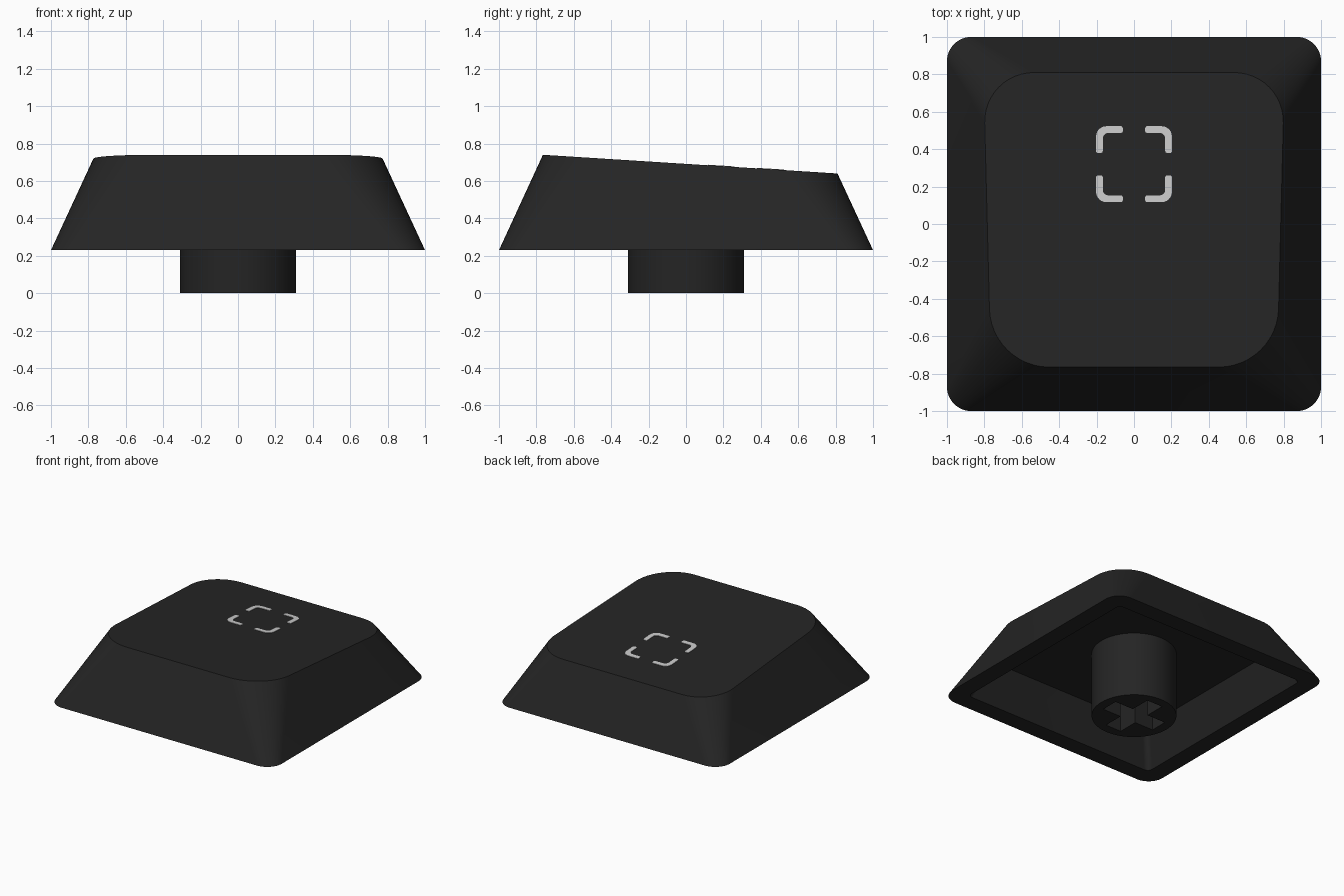
import bpy, bmesh, math
from mathutils import Vector

if "Cube" in bpy.data.objects:
    bpy.data.objects.remove(bpy.data.objects["Cube"])


def material(name, value):
    m = bpy.data.materials.new(name)
    m.diffuse_color = (value, value, value, 1)
    m.use_nodes = True
    m.node_tree.nodes["Principled BSDF"].inputs["Base Color"].default_value = m.diffuse_color
    return m


dark = material("charcoal plastic", 0.018)
light = material("pale legend", 0.6)


def top_z(y):
    """Height of the sloping top face."""
    return 0.74 - 0.1 * (y + 0.765) / 1.575


def rounded(corners, radii, seg=12):
    """Outline of a polygon with rounded corners (radius 0 keeps it sharp)."""
    out = []
    for i, p in enumerate(corners):
        p = Vector(p)
        a = (Vector(corners[i - 1]) - p).normalized()
        b = (Vector(corners[(i + 1) % len(corners)]) - p).normalized()
        r = radii[i]
        if r == 0:
            out.append(p)
            continue
        c = p + r * (a + b)
        for k in range(seg + 1):
            t = math.pi / 2 * k / seg
            out.append(c - r * (b * math.cos(t) + a * math.sin(t)))
    return out


def trapezoid(front, back, y0, y1):
    return [(-front, y0), (front, y0), (back, y1), (-back, y1)]


def loft(name, rings, mat):
    """Skin a stack of equal-length rings and cap both ends."""
    bm = bmesh.new()
    loops = [[bm.verts.new(p) for p in ring] for ring in rings]
    n = len(loops[0])
    for a, b in zip(loops, loops[1:]):
        for i in range(n):
            j = (i + 1) % n
            bm.faces.new((a[i], a[j], b[j], b[i]))
    bm.faces.new(loops[0])
    bm.faces.new(loops[-1])
    bmesh.ops.recalc_face_normals(bm, faces=bm.faces)
    me = bpy.data.meshes.new(name)
    bm.to_mesh(me)
    bm.free()
    ob = bpy.data.objects.new(name, me)
    bpy.context.collection.objects.link(ob)
    me.materials.append(mat)
    return ob


def smooth(ob):
    bpy.ops.object.select_all(action='DESELECT')
    ob.select_set(True)
    bpy.context.view_layer.objects.active = ob
    bpy.ops.object.shade_smooth_by_angle(angle=math.radians(30))


# Hollow tapered cap: top outline, skirt edge, inner skirt edge, inner ceiling
top = rounded(trapezoid(0.765, 0.805, -0.765, 0.81), [0.31, 0.31, 0.27, 0.27])
skirt = rounded(trapezoid(1, 1, -1, 1), [0.13] * 4)
inner = rounded(trapezoid(0.86, 0.86, -0.86, 0.86), [0.04] * 4)
ceiling = rounded(trapezoid(0.75, 0.75, -0.75, 0.75), [0.04] * 4)
cap = loft("cap_shell", [
    [(p.x, p.y, top_z(p.y)) for p in top],
    [(p.x, p.y, 0.23) for p in skirt],
    [(p.x, p.y, 0.23) for p in inner],
    [(p.x, p.y, 0.52) for p in ceiling]], dark)
smooth(cap)

# Round stem with a cross-shaped socket
circle = [(0.31 * math.cos(2 * math.pi * k / 64), 0.31 * math.sin(2 * math.pi * k / 64))
          for k in range(64)]
stem = loft("stem", [[(x, y, z) for x, y in circle] for z in (0, 0.53)], dark)
L, W = 0.235, 0.07
cross = [(L, -W), (L, W), (W, W), (W, L), (-W, L), (-W, W),
         (-L, W), (-L, -W), (-W, -W), (-W, -L), (W, -L), (W, -W)]
cutter = loft("socket_cutter", [[(x, y, z) for x, y in cross] for z in (-0.1, 0.42)], dark)
cutter.hide_render = True
mod = stem.modifiers.new("socket", 'BOOLEAN')
mod.operation, mod.solver, mod.object = 'DIFFERENCE', 'EXACT', cutter
bpy.context.view_layer.objects.active = stem
bpy.ops.object.modifier_apply(modifier=mod.name)
bpy.data.objects.remove(cutter)
smooth(stem)

# Four corner brackets lying on the sloping top
H, A, T = 0.203, 0.06, 0.036
bracket = rounded([(A, H - T), (H - T, H - T), (H - T, A), (H, A), (H, H), (A, H)],
                  [0.01, 0.03, 0.01, 0.01, 0.055, 0.01], 6)
for sx, side in ((-1, "left"), (1, "right")):
    for sy, end in ((-1, "front"), (1, "back")):
        pts = [(sx * p.x, 0.32 + sy * p.y) for p in bracket]
        loft(f"bracket_{end}_{side}",
             [[(x, y, top_z(y) + d) for x, y in pts] for d in (-0.002, 0.003)], light)
